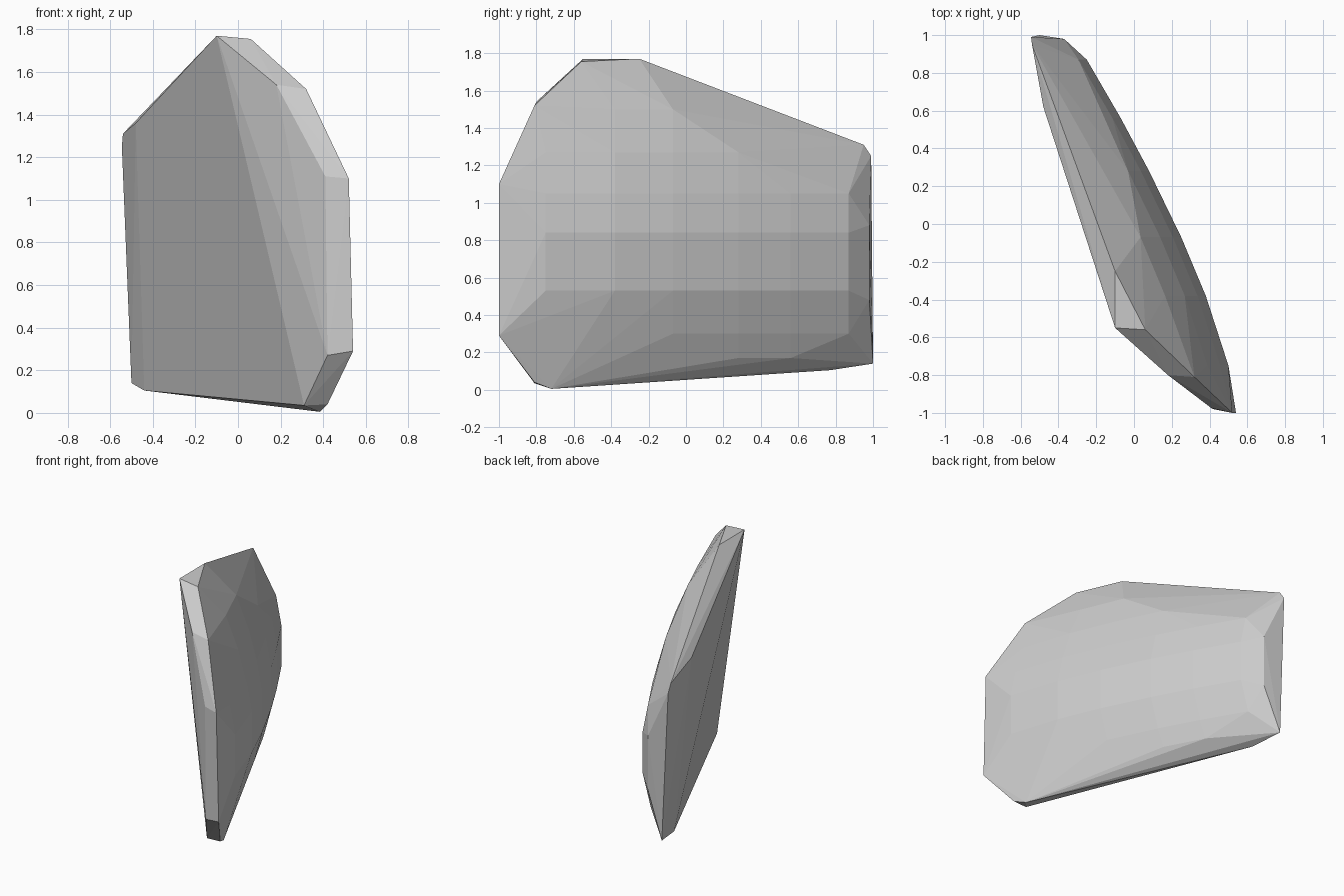
import bpy
import bmesh
import math

if "Cube" in bpy.data.objects:
    bpy.data.objects.remove(bpy.data.objects["Cube"])

# Flat broken face of the shard and the tapered edge beside it
flat_side = [
    (-0.10, -0.55, 1.77), (-0.48, 0.62, 1.36), (-0.44, 0.77, 0.105),
    (0.31, -0.81, 0.035), (0.42, -0.98, 0.27), (0.41, -0.975, 1.11),
    (0.18, -0.80, 1.54),
]

# Outer rim where the chipped edges meet the domed face
rim = [
    (-0.10, -0.25, 1.77), (0.06, -0.56, 1.755), (0.32, -0.81, 1.52),
    (0.52, -1.00, 1.10), (0.54, -1.00, 0.29), (0.42, -0.81, 0.04),
    (0.385, -0.72, 0.005), (-0.50, 1.00, 0.14), (-0.54, 0.95, 1.31),
    (-0.545, 0.99, 1.25), (-0.37, 0.98, 0.48), (-0.37, 0.98, 0.88),
]

# Domed face: (y, x at the crest, lowest z, highest z)
crest = [
    (0.87, -0.25, 0.3, 1.06), (0.56, -0.07, 0.17, 1.06),
    (0.28, 0.08, 0.17, 1.28), (-0.07, 0.25, 0.17, 1.5),
    (-0.38, 0.38, 0.17, 1.5), (-0.75, 0.50, 0.17, 1.28),
]
rows = [0.17, 0.3, 0.42, 0.53, 0.84, 1.05, 1.27, 1.5]


def dome_drop(z):
    """How far the dome falls back from its crest at height z."""
    if 0.5 < z < 0.9:
        return 0.0
    return (0.45 if z < 0.68 else 0.32) * (z - 0.68) ** 2


dome = [(x - dome_drop(z), y, z)
        for y, x, low, high in crest for z in rows if low <= z <= high]

# Wrap all points in one convex faceted stone
bm = bmesh.new()
for p in flat_side + rim + dome:
    bm.verts.new(p)
hull = bmesh.ops.convex_hull(bm, input=bm.verts)
unused = [g for g in hull["geom_interior"] + hull["geom_unused"]
          if isinstance(g, bmesh.types.BMVert)]
bmesh.ops.delete(bm, geom=list(set(unused)), context='VERTS')
bmesh.ops.dissolve_limit(bm, angle_limit=math.radians(1.0),
                         verts=bm.verts, edges=bm.edges)
bmesh.ops.recalc_face_normals(bm, faces=bm.faces)

mesh = bpy.data.meshes.new("stone_shard")
bm.to_mesh(mesh)
bm.free()
shard = bpy.data.objects.new("stone_shard", mesh)
bpy.context.collection.objects.link(shard)

# Single pale stone colour
stone = bpy.data.materials.new("pale_grey_stone")
stone.diffuse_color = (0.6, 0.6, 0.6, 1.0)
stone.use_nodes = True
stone.node_tree.nodes["Principled BSDF"].inputs["Base Color"].default_value = stone.diffuse_color
mesh.materials.append(stone)
